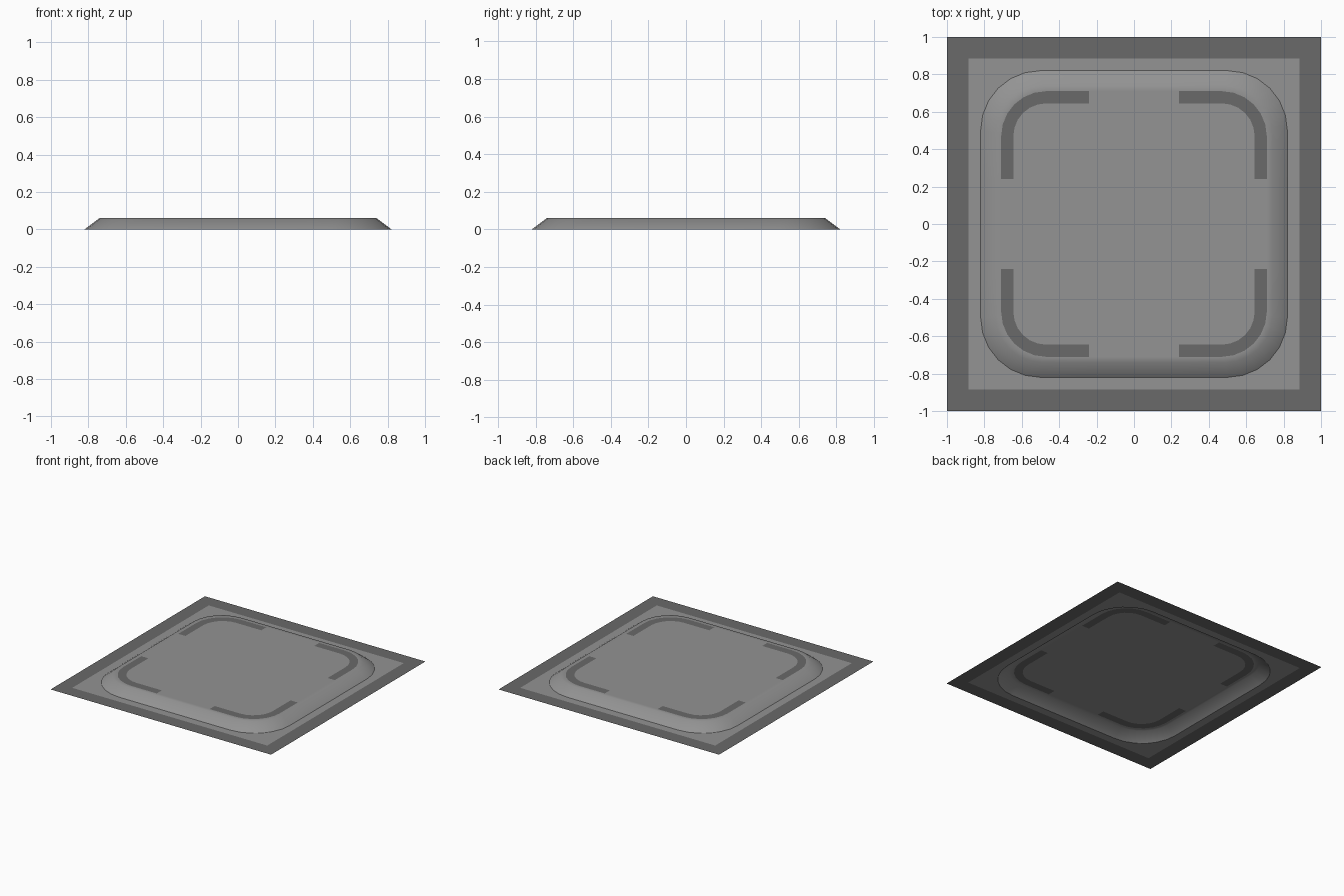
import bpy, bmesh, math

if "Cube" in bpy.data.objects:
    bpy.data.objects.remove(bpy.data.objects["Cube"])

SEG = 6          # arc segments per corner (even, so square loops hit their corners)
GAP = 0.24       # bracket ends
PER = SEG + 3    # points per corner


def material(name, v):
    m = bpy.data.materials.new(name)
    m.diffuse_color = (v, v, v, 1)
    m.use_nodes = True
    m.node_tree.nodes["Principled BSDF"].inputs["Base Color"].default_value = m.diffuse_color
    return m


dark = material("dark_trim", 0.143)
light = material("mid_grey", 0.293)


def rounded(h, c, z):
    """Rounded square loop of half size h, corner centres at +-c."""
    pts, r = [], h - c
    for k in range(4):
        quarter = [(h, GAP)]
        for i in range(SEG + 1):
            a = math.pi / 2 * i / SEG
            quarter.append((c + r * math.cos(a), c + r * math.sin(a)))
        quarter.append((GAP, h))
        for x, y in quarter:
            for _ in range(k):
                x, y = -y, x
            pts.append((x, y, z))
    return pts


def square(h):
    """Square loop with matching point count."""
    out = []
    for x, y, z in rounded(0.82, 0.5, 0):
        s = h / max(abs(x), abs(y))
        out.append((x * s, y * s, 0))
    return out


def sheet(name, loops, keep=lambda i: True, cap=False, mat=light, smooth=False):
    """Skin consecutive loops with quads, optionally closing the last loop."""
    bm = bmesh.new()
    rings = [[bm.verts.new(p) for p in loop] for loop in loops]
    n = len(rings[0])
    for a, b in zip(rings, rings[1:]):
        for i in range(n):
            if keep(i):
                j = (i + 1) % n
                bm.faces.new((a[i], a[j], b[j], b[i]))
    if cap:
        bm.faces.new(rings[-1])
    bmesh.ops.delete(bm, geom=[v for v in bm.verts if not v.link_faces], context='VERTS')
    for f in bm.faces:
        f.smooth = smooth
    me = bpy.data.meshes.new(name)
    bm.to_mesh(me)
    bm.free()
    me.materials.append(mat)
    bpy.context.collection.objects.link(bpy.data.objects.new(name, me))


base, rim = rounded(0.82, 0.5, 0), rounded(0.74, 0.49, 0.06)
outer, inner = rounded(0.71, 0.47, 0.06), rounded(0.645, 0.47, 0.06)
is_gap = lambda i: i % PER == PER - 1

# Flat surround
sheet("outer_border", [square(1.0), square(0.885)], mat=dark)
sheet("inner_frame", [square(0.885), base])

# Raised panel: sloped edge, then flat top
sheet("raised_edge", [base, rim, outer], smooth=True)
sheet("panel_top", [inner], cap=True)

# Inlaid corner brackets and the plain strips between them
sheet("corner_brackets", [outer, inner], keep=lambda i: not is_gap(i), mat=dark)
sheet("edge_gaps", [outer, inner], keep=is_gap)
